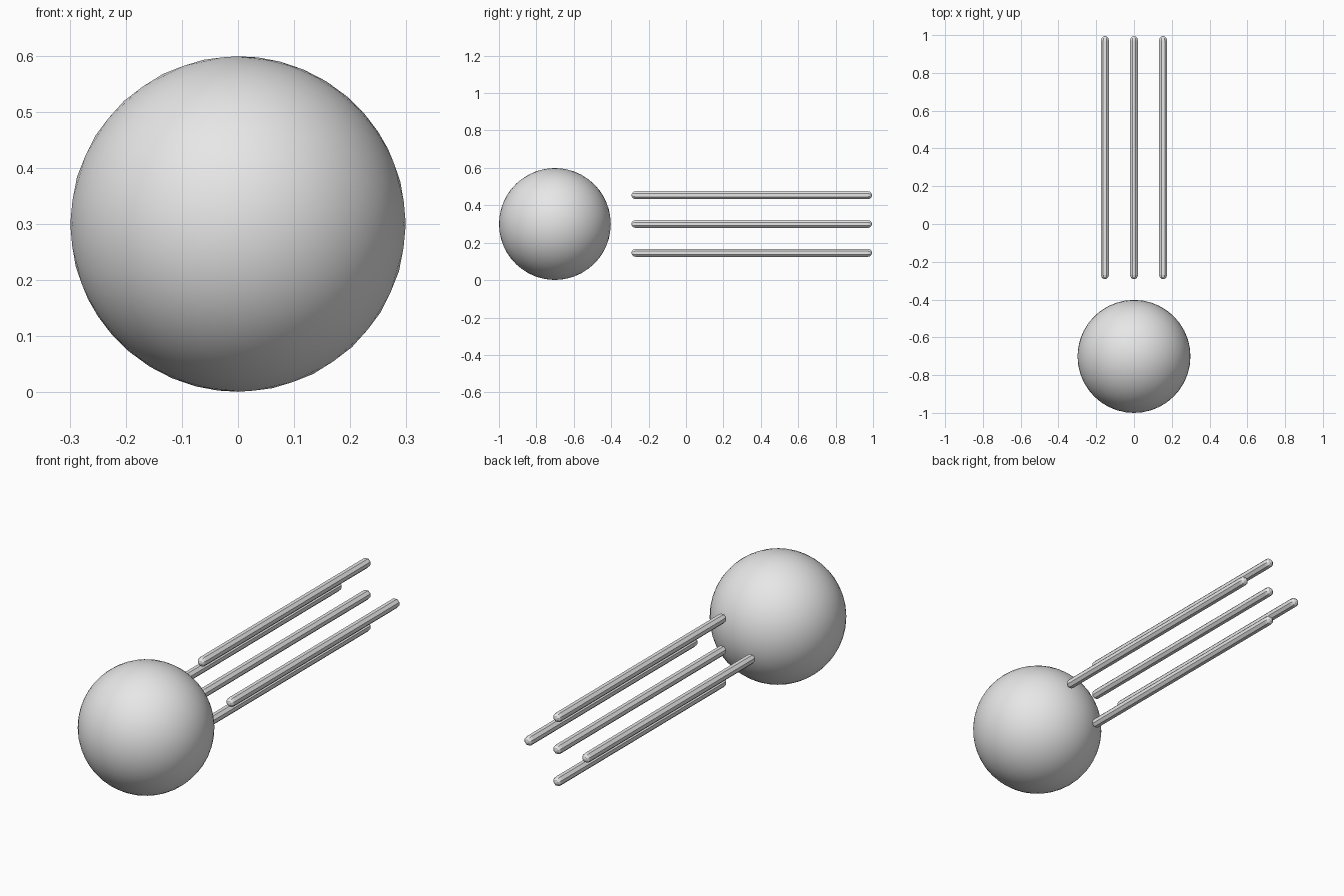
import bpy
import bmesh
import math
from mathutils import Matrix

cube = bpy.data.objects.get("Cube")
if cube:
    bpy.data.objects.remove(cube, do_unlink=True)

# Single plain grey for every part
grey = bpy.data.materials.new("light_grey")
grey.use_nodes = True
colour = (0.8, 0.8, 0.8, 1)
grey.diffuse_color = colour
grey.node_tree.nodes["Principled BSDF"].inputs["Base Color"].default_value = colour

CENTRE_Z = 0.3
SPACING = 0.154
ROD_RADIUS = 0.023
ROD_FRONT, ROD_BACK = -0.292, 0.995
SIDES = 8


def add_object(name, bm, location):
    bmesh.ops.recalc_face_normals(bm, faces=bm.faces)
    mesh = bpy.data.meshes.new(name)
    bm.to_mesh(mesh)
    bm.free()
    mesh.materials.append(grey)
    obj = bpy.data.objects.new(name, mesh)
    obj.location = location
    bpy.context.collection.objects.link(obj)
    return obj


def add_rod(name, x, z):
    """Eight-sided rod along y with rounded ends."""
    bm = bmesh.new()
    half = (ROD_BACK - ROD_FRONT) / 2
    bmesh.ops.create_uvsphere(bm, u_segments=SIDES, v_segments=6, radius=ROD_RADIUS)
    # Turn a flat side upward, then pull the two hemispheres apart
    bmesh.ops.rotate(bm, verts=bm.verts, matrix=Matrix.Rotation(math.pi / SIDES, 3, "Z"))
    equator = [e for e in bm.edges if all(abs(v.co.z) < 0.0001 for v in e.verts)]
    bmesh.ops.split_edges(bm, edges=equator)
    for face_side in (1, -1):
        verts = {v for f in bm.faces if f.calc_center_median().z * face_side > 0
                 for v in f.verts}
        bmesh.ops.translate(bm, verts=list(verts),
                            vec=(0, 0, face_side * (half - ROD_RADIUS)))
    rims = [e for e in bm.edges if e.is_boundary]
    bmesh.ops.bridge_loops(bm, edges=rims)
    bmesh.ops.rotate(bm, verts=bm.verts, matrix=Matrix.Rotation(math.pi / 2, 3, "X"))
    return add_object(name, bm, (x, (ROD_FRONT + ROD_BACK) / 2, z))


# Smooth ball at the front
bm = bmesh.new()
bmesh.ops.create_icosphere(bm, subdivisions=4, radius=0.299)
ball = add_object("ball", bm, (0, -0.701, CENTRE_Z))
for poly in ball.data.polygons:
    poly.use_smooth = True

# Five trailing rods in a cross
for name, dx, dz in (("centre_rod", 0, 0), ("left_rod", 1, 0), ("right_rod", -1, 0),
                     ("upper_rod", 0, 1), ("lower_rod", 0, -1)):
    add_rod(name, dx * SPACING, CENTRE_Z + dz * SPACING)
